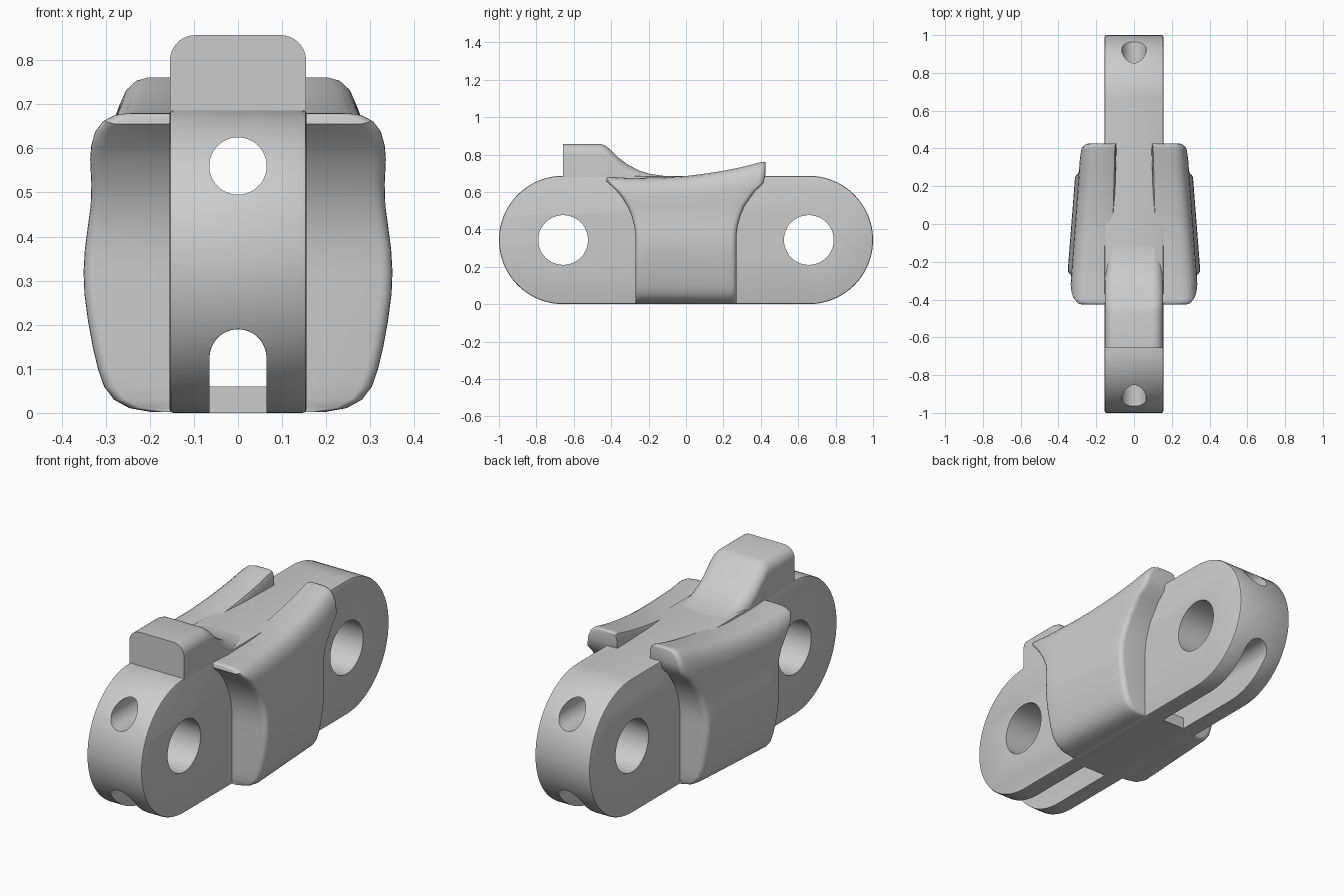
import bpy, bmesh, math
from mathutils import Vector

cube = bpy.data.objects.get("Cube")
if cube:
    bpy.data.objects.remove(cube, do_unlink=True)

GREY = bpy.data.materials.new("light grey")
GREY.use_nodes = True
COLOUR = (0.6, 0.6, 0.6, 1)
GREY.diffuse_color = COLOUR
GREY.node_tree.nodes["Principled BSDF"].inputs["Base Color"].default_value = COLOUR

PIN_Y, PIN_Z, END_R = 0.657, 0.343, 0.343
HALF = 0.155


def make(name, bm):
    bmesh.ops.recalc_face_normals(bm, faces=bm.faces)
    mesh = bpy.data.meshes.new(name)
    bm.to_mesh(mesh)
    bm.free()
    mesh.materials.append(GREY)
    obj = bpy.data.objects.new(name, mesh)
    bpy.context.collection.objects.link(obj)
    return obj


def activate(obj):
    bpy.ops.object.select_all(action='DESELECT')
    obj.select_set(True)
    bpy.context.view_layer.objects.active = obj


def smooth(obj, angle=35):
    activate(obj)
    bpy.ops.object.shade_smooth_by_angle(angle=math.radians(angle))


def prism(name, profile, axis, a, b):
    """Extrude a (horizontal, z) profile along x or y from a to b."""
    bm = bmesh.new()
    place = (lambda h, z, d: (d, h, z)) if axis == 'x' else (lambda h, z, d: (h, d, z))
    rings = [[bm.verts.new(place(h, z, d)) for h, z in profile] for d in (a, b)]
    bridge(bm, rings)
    bm.faces.new(rings[0])
    bm.faces.new(rings[1])
    return make(name, bm)


def bridge(bm, rings):
    n = len(rings[0])
    for p, q in zip(rings, rings[1:]):
        for i in range(n):
            j = (i + 1) % n
            bm.faces.new((p[i], p[j], q[j], q[i]))


def arc(cx, cz, r, start, end, n):
    steps = [math.radians(start + (end - start) * i / n) for i in range(n + 1)]
    return [(cx + r * math.cos(a), cz + r * math.sin(a)) for a in steps]


def interp(points, v):
    for (a, fa), (b, fb) in zip(points, points[1:]):
        if v <= b:
            return fa + (fb - fa) * max(0, v - a) / (b - a)
    return points[-1][1]


def apply_modifiers(obj):
    activate(obj)
    for mod in list(obj.modifiers):
        bpy.ops.object.modifier_apply(modifier=mod.name)


# Link body: a thick plate with round ends and softened rims
outline = arc(PIN_Y, PIN_Z, END_R, -90, 90, 48) + arc(-PIN_Y, PIN_Z, END_R, 90, 270, 48)
body = prism("link_body", outline, 'x', -HALF, HALF)
rim = body.modifiers.new("rim", 'BEVEL')
rim.width, rim.segments, rim.limit_method = 0.008, 2, 'ANGLE'
rim.angle_limit = math.radians(60)
apply_modifiers(body)


# Pin holes, long upper bore and lower channel with a closed middle floor
def circle(cx, cz, r):
    return arc(cx, cz, r, 0, 360, 48)[:-1]


def arch(r, floor):
    return arc(0, 0.125, r, 0, 180, 24) + [(-r, floor), (r, floor)]


cutters = [prism("pin_cutter", circle(s * PIN_Y, PIN_Z, 0.133), 'x', -1, 1) for s in (-1, 1)]
cutters.append(prism("bore_cutter", circle(0, 0.56, 0.065), 'y', -1.2, 1.2))
cutters += [prism("slot_cutter", arch(0.065, -0.1), 'y', s * 0.3, s * 1.2) for s in (-1, 1)]
cutters.append(prism("channel_cutter", arch(0.0645, 0.06), 'y', -0.35, 0.35))
for cutter in cutters:
    cutter.hide_render = True
    cut = body.modifiers.new("cut", 'BOOLEAN')
    cut.operation, cut.solver, cut.object = 'DIFFERENCE', 'EXACT', cutter
apply_modifiers(body)
for cutter in cutters:
    bpy.data.objects.remove(cutter, do_unlink=True)
smooth(body)

# Guide tooth: rounded block that sweeps down into the top of the body
TOOTH = [(-0.657, 0.857), (-0.46, 0.857), (-0.435, 0.85), (-0.41, 0.832), (-0.36, 0.783),
         (-0.31, 0.745), (-0.25, 0.714), (-0.19, 0.696), (-0.12, 0.686), (0, 0.682)]
bm = bmesh.new()
rings = []
w, r, base = HALF - 0.0005, 0.058, 0.64
for y, h in TOOTH:
    top = arc(w - r, h - r, r, 0, 90, 8) + arc(r - w, h - r, r, 90, 180, 8)
    section = [(w, base - 0.01)] + [(x, max(z, base)) for x, z in top] + [(-w, base - 0.01)]
    rings.append([bm.verts.new((x, y, z)) for x, z in section])
bridge(bm, rings)
bm.faces.new(rings[0])
bm.faces.new(rings[-1])
smooth(make("guide_tooth", bm))

# Side wings: swept sections given as (inner x, outer x, z)
WING = [(0.11, 0.20, 0.002), (0.11, 0.25, 0.011), (0.11, 0.285, 0.03), (0.11, 0.308, 0.06),
        (0.11, 0.322, 0.10), (0.11, 0.334, 0.15), (0.11, 0.345, 0.21), (0.11, 0.353, 0.27),
        (0.11, 0.355, 0.32), (0.11, 0.352, 0.37), (0.11, 0.345, 0.42), (0.11, 0.337, 0.47),
        (0.11, 0.334, 0.52), (0.11, 0.334, 0.58), (0.11, 0.33, 0.61), (0.11, 0.319, 0.642),
        (0.112, 0.30, 0.666), (0.12, 0.275, 0.68), (0.14, 0.245, 0.685)]
CREST = [(-0.43, 0.682), (-0.3, 0.674), (-0.12, 0.678), (0, 0.685), (0.1, 0.697),
         (0.2, 0.713), (0.3, 0.733), (0.43, 0.767)]
CLEAR = 0.388


def reach(z):
    """Half length of a wing at height z, kept clear of the neighbouring link."""
    dz = max(0, z - PIN_Z)
    return min(0.425, PIN_Y - math.sqrt(max(0, CLEAR ** 2 - dz ** 2)))


FILLET = 0.028
quarter = [math.radians(a) for a in (0, 22, 45, 67, 90)]
edge = [(FILLET * (1 - math.cos(a)), FILLET * (1 - math.sin(a))) for a in quarter]
columns = [(0, e, i) for e, i in edge] + [(k / 14, 0, 0) for k in range(2, 13)]
columns += [(1, -e, i) for e, i in reversed(edge)]


def wing_point(x, z, t, shift, inset):
    y = (2 * t - 1) * reach(z) + shift
    if z > 0.5:
        z = 0.5 + (z - 0.5) * (interp(CREST, y) - 0.5 - 0.3 * inset) / 0.185
        y = (2 * t - 1) * reach(z) + shift
    return Vector((x * (1 - 0.22 * (y + 0.3)), y, z))


for side, name in ((1, "left_wing"), (-1, "right_wing")):
    bm = bmesh.new()
    rings = []
    for t, shift, inset in columns:
        points = [wing_point(xo - inset, z, t, shift, inset) for _, xo, z in WING]
        points += [wing_point(xi, z, t, shift, inset) for xi, _, z in reversed(WING)]
        rings.append([bm.verts.new((side * p.x, p.y, p.z)) for p in points])
    bridge(bm, rings)
    for ring in (rings[0], rings[-1]):
        n = len(ring)
        for i in range(n // 2 - 1):
            bm.faces.new((ring[i], ring[i + 1], ring[n - 2 - i], ring[n - 1 - i]))
    smooth(make(name, bm), 40)
